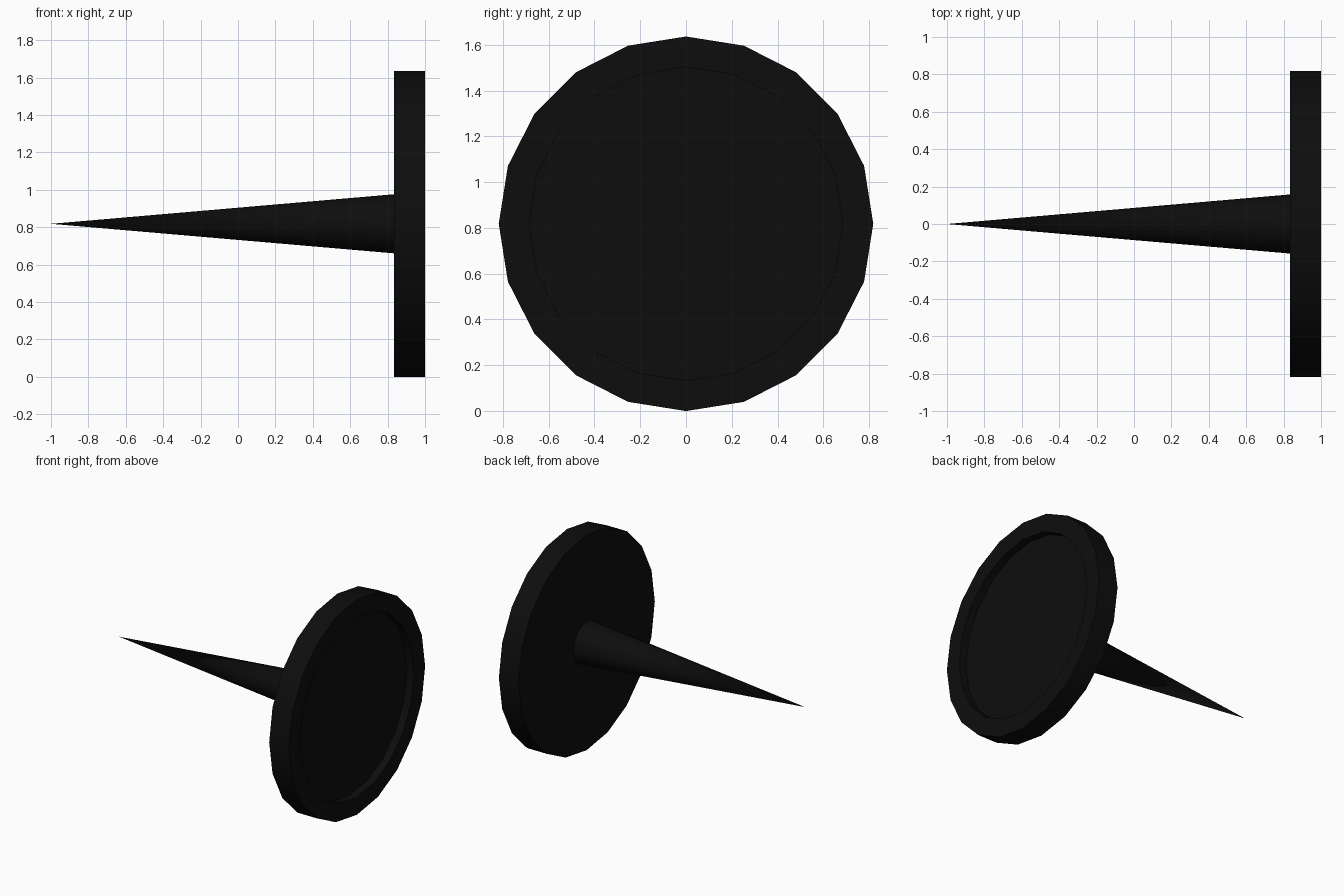
import bpy
import bmesh
from math import radians, tau
from mathutils import Matrix, Vector

SIDES = 20
CENTRE_Z = 0.818

default = bpy.data.objects.get("Cube")
if default:
    bpy.data.objects.remove(default, do_unlink=True)

# Single near-black colour
black = bpy.data.materials.new("black")
black.use_nodes = True
colour = (0.004, 0.004, 0.004, 1)
black.diffuse_color = colour
black.node_tree.nodes["Principled BSDF"].inputs["Base Color"].default_value = colour


def lathe(name, profile):
    """Revolve (x, radius) points around the horizontal x axis."""
    bm = bmesh.new()
    verts = [bm.verts.new((x, 0, r)) for x, r in profile]
    edges = [bm.edges.new(pair) for pair in zip(verts, verts[1:])]
    bmesh.ops.spin(bm, geom=verts + edges, cent=(0, 0, 0), axis=(1, 0, 0),
                   angle=tau, steps=SIDES, use_duplicate=False)
    bmesh.ops.remove_doubles(bm, verts=bm.verts, dist=0.0005)
    bmesh.ops.recalc_face_normals(bm, faces=bm.faces)
    mesh = bpy.data.meshes.new(name)
    bm.to_mesh(mesh)
    bm.free()
    mesh.transform(Matrix.Translation(Vector((0, 0, CENTRE_Z))))
    mesh.materials.append(black)
    obj = bpy.data.objects.new(name, mesh)
    bpy.context.collection.objects.link(obj)
    bpy.ops.object.select_all(action="DESELECT")
    obj.select_set(True)
    bpy.context.view_layer.objects.active = obj
    bpy.ops.object.shade_smooth_by_angle(angle=radians(30))
    return obj


# Thick round head with a shallow recess in its outer face
lathe("head", [(0.835, 0), (0.835, 0.818), (1, 0.818),
               (1, 0.685), (0.94, 0.685), (0.94, 0)])

# Long tapered pin running to a sharp point
lathe("pin", [(-1, 0), (0.835, 0.158), (0.85, 0.158), (0.85, 0)])
